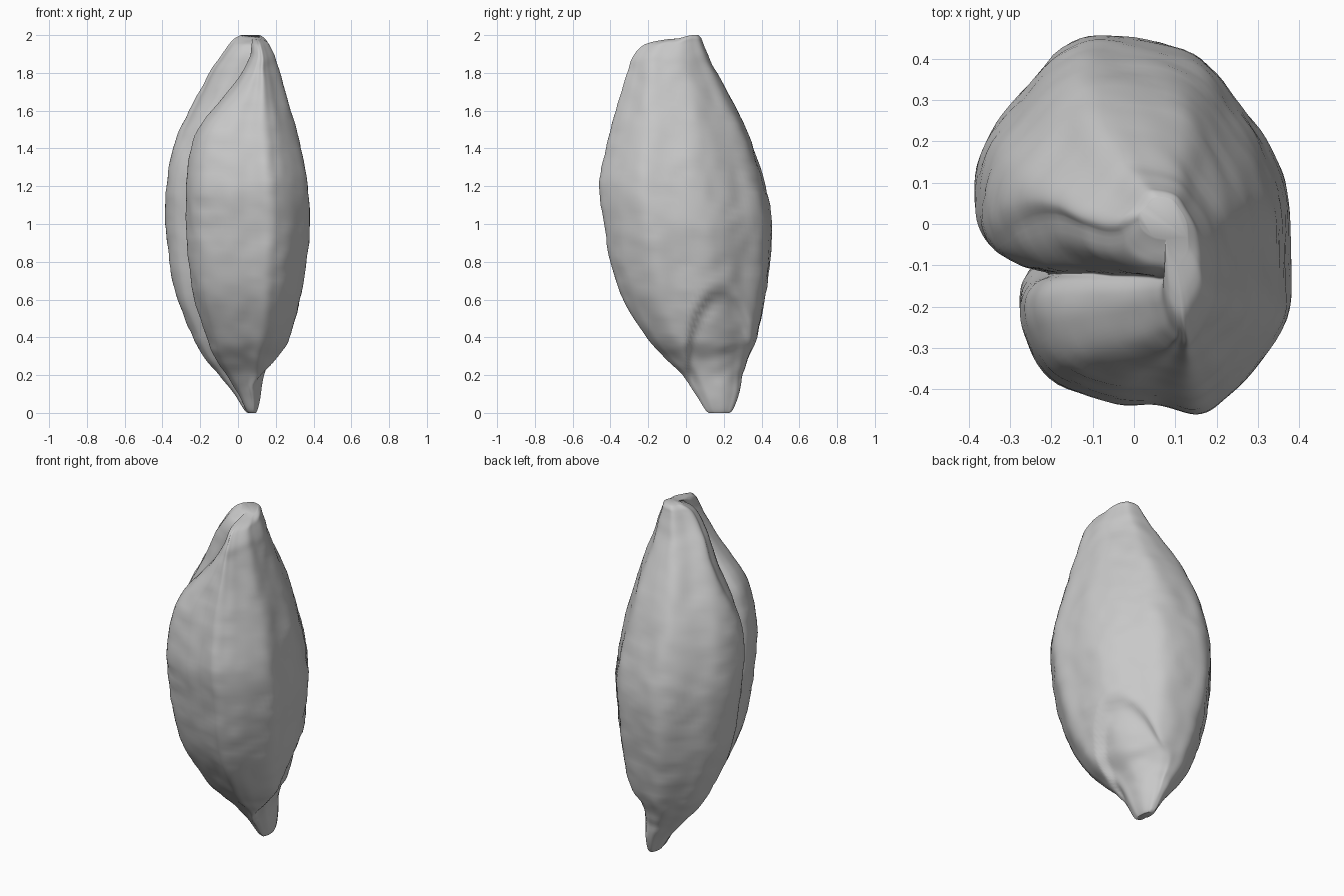
import bpy
import bmesh
from mathutils import Vector, noise

default = bpy.data.objects.get("Cube")
if default:
    bpy.data.objects.remove(default, do_unlink=True)

SECTION_STEPS = 6
LEVEL_STEPS = 6


def spline(a, b, c, d, t):
    """Smooth interpolation between points b and c."""
    return [0.5 * (2 * q + (r - p) * t + (2 * p - 5 * q + 4 * r - s) * t ** 2
                   + (3 * q - p - 3 * r + s) * t ** 3)
            for p, q, r, s in zip(a, b, c, d)]


def smooth_path(points, steps, closed):
    count = len(points)
    result = []
    for i in range(count if closed else count - 1):
        around = [(i + k) % count if closed else min(max(i + k, 0), count - 1)
                  for k in (-1, 0, 1, 2)]
        for s in range(steps):
            result.append(spline(*[points[j] for j in around], s / steps))
    if not closed:
        result.append(list(points[-1]))
    return result


def ramp(value):
    value = min(max(value, 0), 1)
    return value * value * (3 - 2 * value)


# Cross-section of the kernel, starting at the bottom of the crease
section = [
    (-.205, -.095), (-.24, -.085), (-.285, -.07), (-.35, -.025), (-.385, .07),
    (-.355, .21), (-.27, .325), (-.15, .45), (-.02, .46), (.15, .42),
    (.25, .31), (.335, .19), (.375, .08), (.385, -.08), (.38, -.22),
    (.29, -.355), (.23, -.415), (.165, -.45), (.07, -.43), (-.06, -.42),
    (-.2, -.36), (-.265, -.25), (-.275, -.17), (-.25, -.12),
]

# Extent at each height: z, left x, right x, front y, back y
levels = [
    (0, .05, .095, .12, .23), (.02, .03, .105, .1, .25),
    (.1, -.02, .135, .05, .28), (.2, -.1, .175, -.02, .3),
    (.3, -.185, .22, -.12, .335), (.4, -.24, .275, -.21, .375),
    (.6, -.32, .33, -.33, .42), (.8, -.365, .36, -.4, .445),
    (1, -.385, .382, -.435, .455), (1.2, -.382, .37, -.46, .42),
    (1.4, -.345, .335, -.425, .36), (1.6, -.26, .28, -.37, .275),
    (1.8, -.15, .22, -.31, .165), (1.9, -.085, .195, -.28, .115),
    (1.96, -.045, .17, -.235, .09), (1.985, -.02, .155, -.18, .08),
    (2, .01, .13, -.1, .065),
]

outline = smooth_path(section, SECTION_STEPS, True)
x_low, x_high = min(p[0] for p in outline), max(p[0] for p in outline)
y_low, y_high = min(p[1] for p in outline), max(p[1] for p in outline)


def surface_point(p, level):
    z, left, right, front, back = level
    u = (p[0] - x_low) / (x_high - x_low)
    v = (p[1] - y_low) / (y_high - y_low)
    x = left + u * (right - left)
    y = front + v * (back - front)

    # Towards the tip the front lobe leans away and the crease opens
    front_side = ramp((.45 - v) * 12) * ramp((.9 - u) / .8)
    x += .4 * (right - left) * front_side * ramp((z - 1.45) / .5)
    back_lip = ramp((.9 - v) * 2) * ramp((v - .4) * 12) * ramp((.5 - u) * 4)
    y += .2 * (back - front) * back_lip * ramp((z - 1.3) / .5)

    # Sunken germ low on the side opposite the crease
    reach = ((y - .18) / .19) ** 2 + ((z - .24) / .44) ** 2
    germ = ramp((1 - reach) * 2.5) * ramp((u - .45) * 4) * ramp(z / .25)
    x -= .04 * germ

    # Gentle wrinkles on the skin
    wrinkle = noise.noise(Vector((x * 5, y * 5, z * 4)))
    ripple = noise.noise(Vector((x * 11, y * 11, z * 16)))
    bump = (.006 * wrinkle + .006 * ripple) * ramp(z * 4) * ramp((2 - z) * 4)
    outward = Vector((u - .5, v - .5)).normalized() * bump

    # The crest is a little lower at the front
    z -= .022 * ramp((z - 1.8) / .2) * ramp((.04 - y) * 9)
    return (x + outward.x, y + outward.y, z)


# Loft the kernel from base to tip
bm = bmesh.new()
rings = [[bm.verts.new(surface_point(p, level)) for p in outline]
         for level in smooth_path(levels, LEVEL_STEPS, False)]
for lower, upper in zip(rings, rings[1:]):
    for i in range(len(outline)):
        j = (i + 1) % len(outline)
        bm.faces.new((lower[i], lower[j], upper[j], upper[i]))
bm.faces.new(rings[0])
bm.faces.new(rings[-1])
bmesh.ops.recalc_face_normals(bm, faces=bm.faces)

mesh = bpy.data.meshes.new("grain_kernel")
bm.to_mesh(mesh)
bm.free()
kernel = bpy.data.objects.new("grain_kernel", mesh)
bpy.context.collection.objects.link(kernel)

# Plain grey skin
skin = bpy.data.materials.new("light_grey")
skin.use_nodes = True
color = (.58, .58, .58, 1)
skin.diffuse_color = color
skin.node_tree.nodes["Principled BSDF"].inputs["Base Color"].default_value = color
mesh.materials.append(skin)

bpy.ops.object.select_all(action="DESELECT")
kernel.select_set(True)
bpy.context.view_layer.objects.active = kernel
bpy.ops.object.shade_smooth_by_angle(angle=1)
